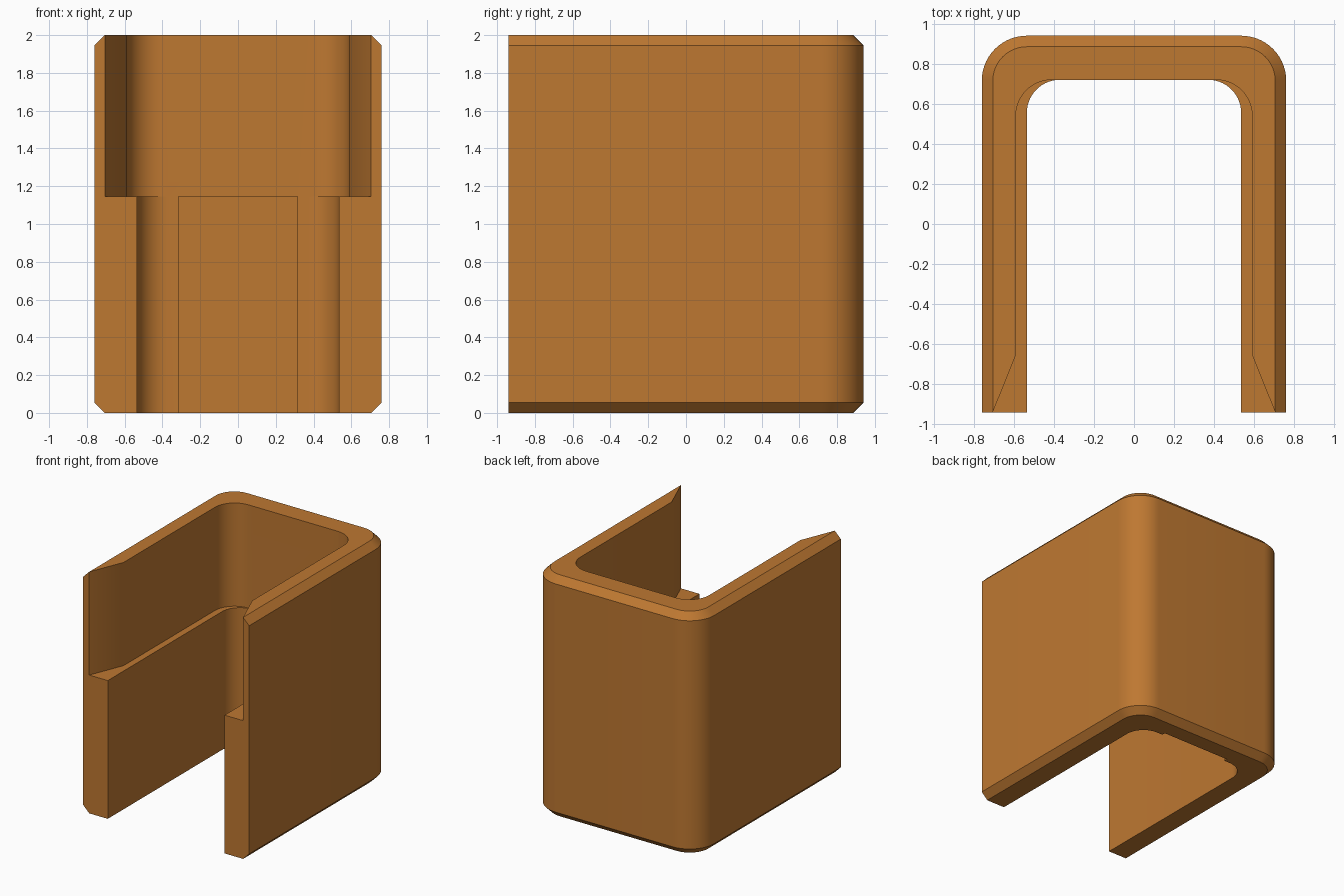
import bpy, bmesh, math

if "Cube" in bpy.data.objects:
    bpy.data.objects.remove(bpy.data.objects["Cube"])

W, D, H = 0.76, 0.94, 2.0      # half width, half depth, height
CH = 0.055                     # chamfer on top and bottom rims
LEDGE = 1.145                  # height of the inner step

mat = bpy.data.materials.new("warm_orange")
mat.diffuse_color = (0.515, 0.188, 0.031, 1)
mat.use_nodes = True
mat.node_tree.nodes["Principled BSDF"].inputs["Base Color"].default_value = mat.diffuse_color


def u_profile(hw, back, radius, front, steps=14):
    """Straight front, two rounded corners at the back, counter-clockwise."""
    pts = [(hw, y) for y in front]
    for side, start in ((1, 0), (-1, 90)):
        for i in range(steps + 1):
            a = math.radians(start + 90 * i / steps)
            pts.append((side * (hw - radius) + radius * math.cos(a),
                        back - radius + radius * math.sin(a)))
    pts += [(-hw, y) for y in reversed(front)]
    return pts


def loft(name, rings):
    """Solid through stacked outlines given as (z, points)."""
    bm = bmesh.new()
    loops = [[bm.verts.new((x, y, z)) for x, y in pts] for z, pts in rings]
    n = len(loops[0])
    for a, b in zip(loops, loops[1:]):
        for i in range(n):
            j = (i + 1) % n
            bm.faces.new((a[i], a[j], b[j], b[i]))
    bm.faces.new(loops[0][::-1])
    bm.faces.new(loops[-1])
    bmesh.ops.recalc_face_normals(bm, faces=bm.faces)
    mesh = bpy.data.meshes.new(name)
    bm.to_mesh(mesh)
    bm.free()
    mesh.materials.append(mat)
    ob = bpy.data.objects.new(name, mesh)
    bpy.context.collection.objects.link(ob)
    return ob


# Outer block with chamfered rims on the sides and back
wide = u_profile(W, D, 0.225, [-D])
rim = u_profile(W - CH, D - CH, 0.225 - CH, [-D])
shell = loft("channel_shell", [(0, rim), (CH, wide), (H - CH, wide), (H, rim)])

# Narrow channel through the full height
narrow = u_profile(0.535, 0.72, 0.165, [-1.2])
channel = loft("channel_cutter", [(-0.1, narrow), (H + 0.1, narrow)])

# Wider upper pocket, flared towards the open front
flare = u_profile(0.59, 0.72, 0.18, [-0.655])
k = (0.705 - 0.59) / (D - 0.655)
fx = 0.59 + k * (1.2 - 0.655)
flare = [(fx, -1.2)] + flare + [(-fx, -1.2)]
pocket = loft("pocket_cutter", [(LEDGE, flare), (H + 0.1, flare)])

# Shallow recess in the lower back wall
box = [(-0.315, 0.5), (0.315, 0.5), (0.315, 0.75), (-0.315, 0.75)]
recess = loft("recess_cutter", [(-0.1, box), (LEDGE, box)])

# Cut the shell, then drop the cutters
bpy.context.view_layer.objects.active = shell
shell.select_set(True)
for cutter in (channel, pocket, recess):
    mod = shell.modifiers.new(cutter.name, "BOOLEAN")
    mod.operation = "DIFFERENCE"
    mod.solver = "EXACT"
    mod.object = cutter
    bpy.ops.object.modifier_apply(modifier=mod.name)
    bpy.data.objects.remove(cutter, do_unlink=True)

bpy.ops.object.shade_smooth_by_angle(angle=math.radians(30))
